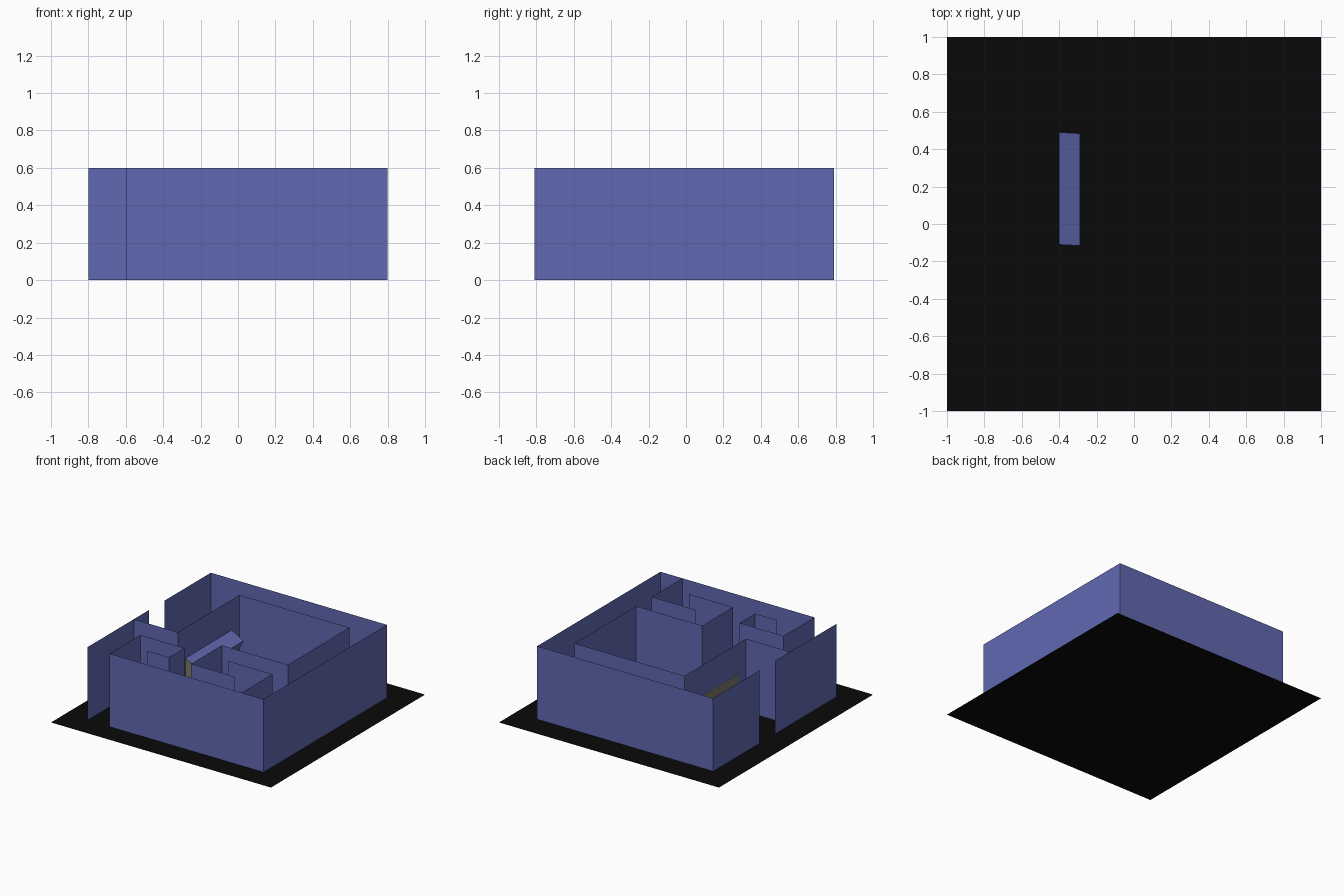
import bpy

if "Cube" in bpy.data.objects:
    bpy.data.objects.remove(bpy.data.objects["Cube"])

H = 0.6      # wall height
DY = -0.01   # the maze sits slightly off the floor centre


def material(name, rgb):
    m = bpy.data.materials.new(name)
    m.diffuse_color = (*rgb, 1)
    m.use_nodes = True
    m.node_tree.nodes["Principled BSDF"].inputs["Base Color"].default_value = m.diffuse_color
    return m


blue = material("blue", (0.12, 0.14, 0.44))
black = material("black", (0.003, 0.003, 0.003))
tan = material("tan", (0.2, 0.2, 0.14))


def add_mesh(name, verts, faces, mats):
    me = bpy.data.meshes.new(name)
    me.from_pydata(verts, [], faces)
    for m in mats:
        me.materials.append(m)
    ob = bpy.data.objects.new(name, me)
    bpy.context.collection.objects.link(ob)
    return ob


def wall(name, path):
    """Thin wall sheet standing along a plan path."""
    verts = [(x, y + DY, z) for x, y in path for z in (0, H)]
    faces = [(2 * i, 2 * i + 2, 2 * i + 3, 2 * i + 1) for i in range(len(path) - 1)]
    return add_mesh(name, verts, faces, [blue])


# Floor sheet
add_mesh("floor", [(-1, -1, 0), (1, -1, 0), (1, 1, 0), (-1, 1, 0)], [(0, 1, 2, 3)], [black])

# Outer walls, with a doorway on the left and one at the front left corner,
# the front run turning in to make the small spiral
wall("outer_wall", [(-.8, .2), (-.8, .8), (.8, .8), (.8, -.8), (-.6, -.8),
                    (-.6, -.4), (-.2, -.4), (-.2, -.6), (-.4, -.6)])
wall("left_front_wall", [(-.8, 0), (-.8, -.8)])

# Inner walls: big room and the winding passage
wall("inner_wall", [(-.8, -.2), (-.4, -.2), (-.4, .6), (.6, .6), (.6, -.2),
                    (0, -.2), (0, -.6), (.4, -.6)])
wall("passage_wall", [(.6, -.8), (.6, -.4), (.2, -.4)])

# Tilted wedge shelf set in the room's left wall
section = [(-.402, .35, 0), (-.288, .295, -.006), (-.402, .07, 0)]
verts = [(x, y + s, z) for y in (-.11, .49) for x, z, s in section]
shelf = add_mesh("wedge_shelf", verts,
                 [(0, 1, 4, 3), (1, 2, 5, 4), (2, 0, 3, 5), (0, 2, 1), (3, 4, 5)],
                 [blue, tan])
for i in (2, 3, 4):
    shelf.data.polygons[i].material_index = 1
